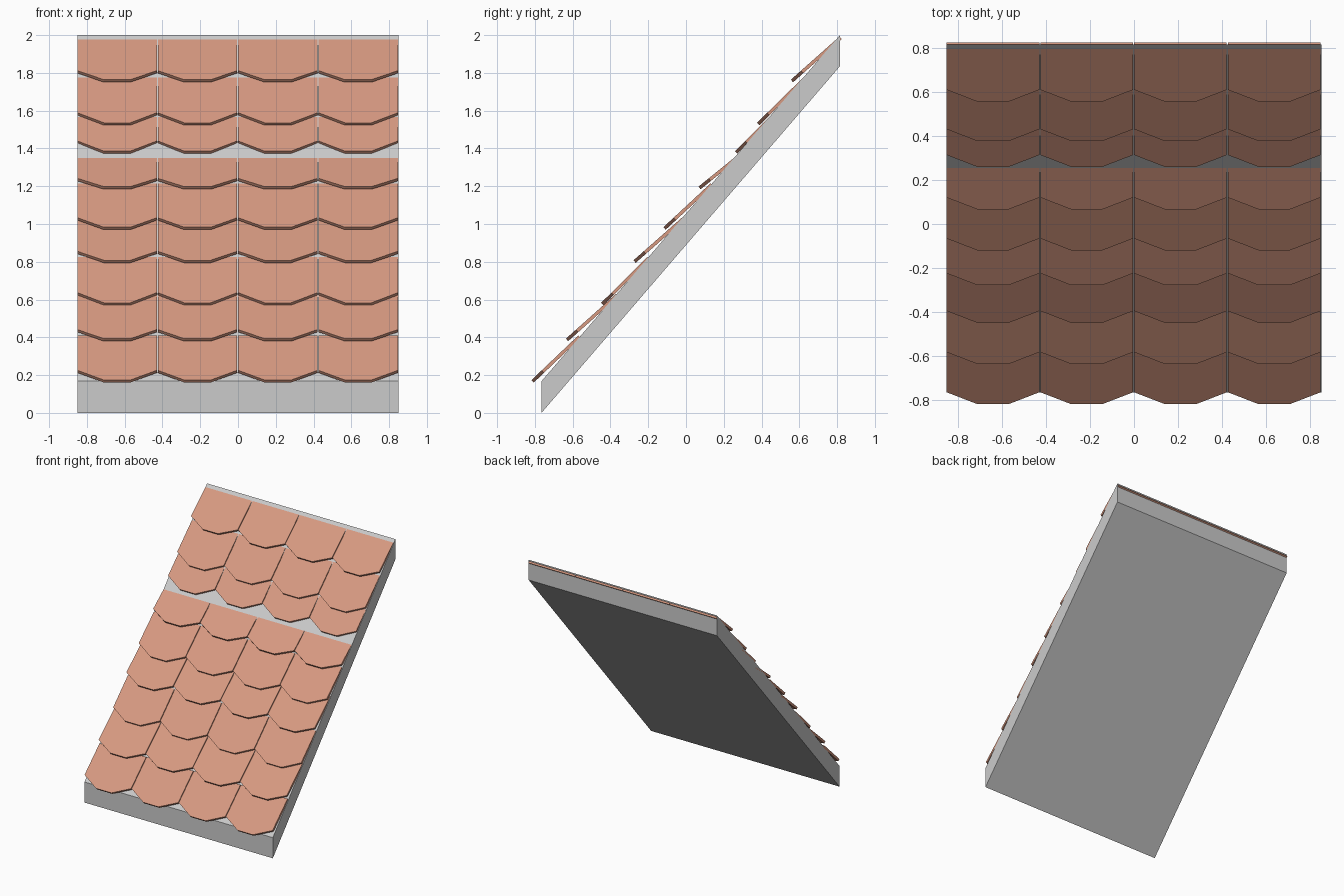
import bpy
from mathutils import Vector

if "Cube" in bpy.data.objects:
    bpy.data.objects.remove(bpy.data.objects["Cube"])

clay = bpy.data.materials.new("terracotta")
clay.diffuse_color = (0.68, 0.32, 0.22, 1)
clay.use_nodes = True
clay.node_tree.nodes["Principled BSDF"].inputs["Base Color"].default_value = clay.diffuse_color


def prism(verts, faces, front, back):
    """Append a closed prism between two matching outlines."""
    b, n = len(verts), len(front)
    verts += front + back
    faces.append(list(range(b, b + n)))
    faces.append(list(range(b + 2 * n - 1, b + n - 1, -1)))
    for i in range(n):
        j = (i + 1) % n
        faces.append([b + j, b + i, b + n + i, b + n + j])


def make(name, verts, faces, mat=None):
    me = bpy.data.meshes.new(name)
    me.from_pydata(verts, [], faces)
    ob = bpy.data.objects.new(name, me)
    bpy.context.collection.objects.link(ob)
    if mat:
        me.materials.append(mat)


# Sloping roof slab
profile = [(-0.765, 0), (0.815, 1.835), (0.815, 2.0), (-0.765, 0.168)]
v, f = [], []
prism(v, f, [(0.85, y, z) for y, z in profile], [(-0.85, y, z) for y, z in profile])
make("roof_slab", v, f)

# Tile courses: upper-face line of each row, lower tip (y, z) to top end (y, z)
rows = [
    (-0.818, 0.174, -0.57, 0.41), (-0.636, 0.393, -0.37, 0.63),
    (-0.449, 0.583, -0.205, 0.825), (-0.278, 0.808, -0.02, 1.035),
    (-0.12, 0.983, 0.13, 1.215), (0.066, 1.198, 0.31, 1.395),
    (0.259, 1.386, 0.48, 1.605), (0.376, 1.536, 0.62, 1.775),
    (0.555, 1.764, 0.812, 1.992),
]
W, PITCH, INSET, THICK = 0.42, 0.4255, 0.14, 0.018
for k, (y0, z0, y1, z1) in enumerate(rows):
    tip, end = Vector((0, y0, z0)), Vector((0, y1, z1))
    d = (end - tip).normalized()
    side = tip + d * (0.054 / d.y)
    normal = Vector((0, -d.z, d.y))
    v, f = [], []
    for c in range(4):
        x = -0.85 + c * PITCH
        # Tongue outline with clipped lower corners
        outline = [(x, side), (x + INSET, tip), (x + W - INSET, tip),
                   (x + W, side), (x + W, end), (x, end)]
        top = [Vector((px, p.y, p.z)) for px, p in outline]
        prism(v, f, top, [p - normal * THICK for p in top])
    make(f"tile_row_{k + 1}", v, f, clay)
